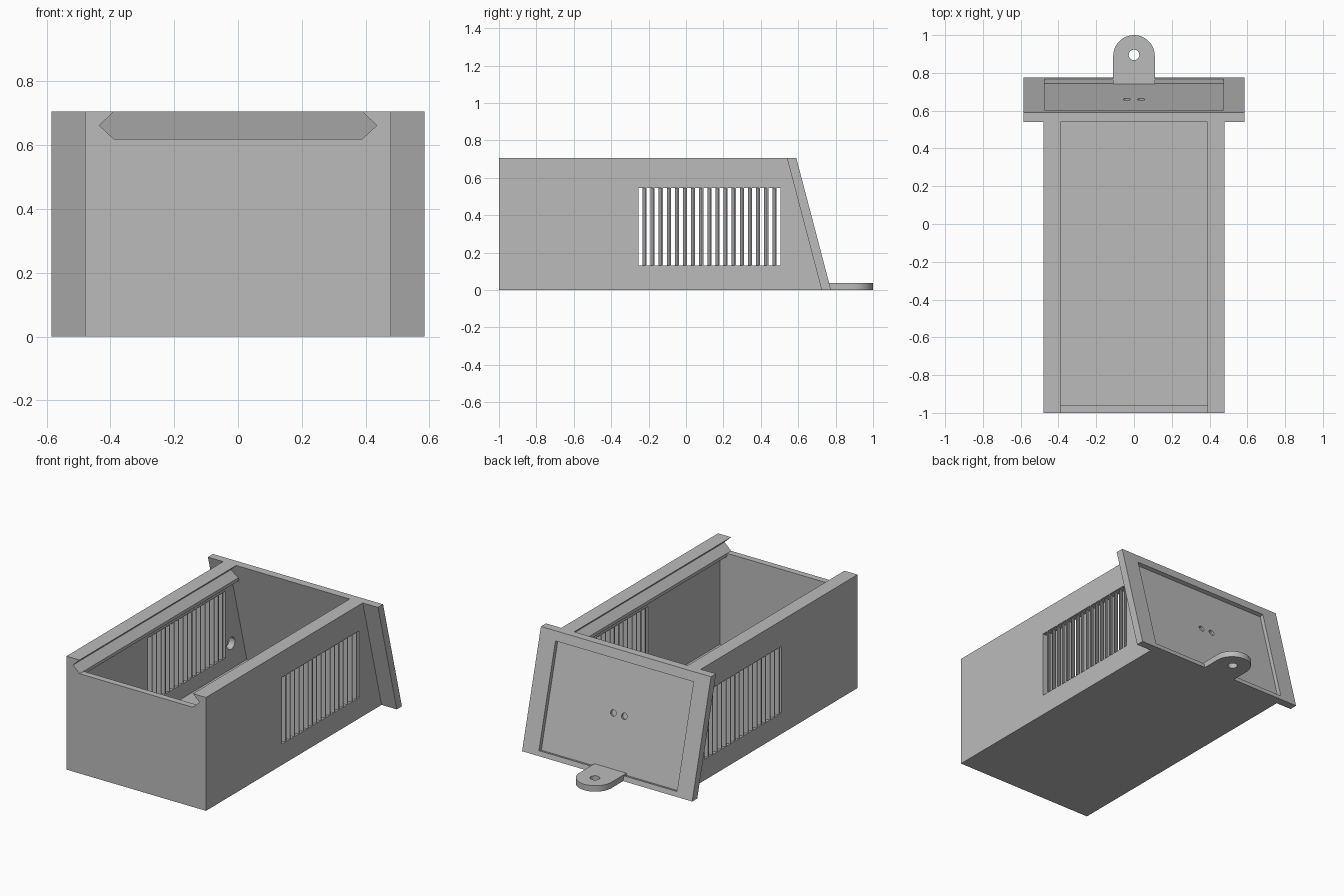
import bpy, bmesh, math
from mathutils import Vector, Matrix

if "Cube" in bpy.data.objects:
    bpy.data.objects.remove(bpy.data.objects["Cube"])

H = 0.705
SLOPE = 0.185 / H

mat = bpy.data.materials.new("plain grey")
mat.diffuse_color = (0.5, 0.5, 0.5, 1)
mat.use_nodes = True
mat.node_tree.nodes["Principled BSDF"].inputs["Base Color"].default_value = mat.diffuse_color


def add(name, bm):
    bmesh.ops.recalc_face_normals(bm, faces=bm.faces[:])
    me = bpy.data.meshes.new(name)
    bm.to_mesh(me)
    bm.free()
    me.materials.append(mat)
    ob = bpy.data.objects.new(name, me)
    bpy.context.collection.objects.link(ob)
    return ob


def prism(name, start, end):
    """Closed solid between two matching outlines."""
    bm = bmesh.new()
    a = [bm.verts.new(p) for p in start]
    b = [bm.verts.new(p) for p in end]
    bm.faces.new(a)
    bm.faces.new(b[::-1])
    n = len(a)
    for i in range(n):
        bm.faces.new((a[i], b[i], b[(i + 1) % n], a[(i + 1) % n]))
    return add(name, bm)


def along_x(name, yz, x0, x1):
    return prism(name, [(x0, y, z) for y, z in yz], [(x1, y, z) for y, z in yz])


def box(name, x0, x1, y0, y1, z0, z1):
    return along_x(name, [(y0, z0), (y1, z0), (y1, z1), (y0, z1)], x0, x1)


def cylinder(name, r, depth, loc, axis):
    bm = bmesh.new()
    m = Matrix.Translation(loc) @ Vector(axis).to_track_quat('Z', 'Y').to_matrix().to_4x4()
    bmesh.ops.create_cone(bm, cap_ends=True, segments=32, radius1=r, radius2=r,
                          depth=depth, matrix=m)
    return add(name, bm)


def cut(ob, cutters):
    for c in cutters:
        md = ob.modifiers.new("cut", 'BOOLEAN')
        md.operation, md.solver, md.object = 'DIFFERENCE', 'EXACT', c
    bpy.context.view_layer.update()
    dg = bpy.context.evaluated_depsgraph_get()
    me = bpy.data.meshes.new_from_object(ob.evaluated_get(dg))
    ob.modifiers.clear()
    ob.data = me
    for c in cutters:
        bpy.data.objects.remove(c)


def back(z):
    """Inner surface of the sloping back panel."""
    return 0.54 + SLOPE * (H - z)


# Box body with hollow, lid groove and vent openings
body = along_x("box_body", [(-1, 0), (back(0) + 0.01, 0), (back(H) + 0.01, H), (-1, H)], -0.48, 0.48)
half = [(0.44, 0.04), (0.44, 0.56), (0.39, 0.60), (0.39, 0.62), (0.435, 0.662), (0.39, H), (0.39, 0.75)]
hollow = half + [(-x, z) for x, z in half[::-1]]
lid = half[3:] + [(-x, z) for x, z in half[:2:-1]]
VY0, VY1, VZ0, VZ1 = -0.255, 0.505, 0.13, 0.545
cut(body, [
    prism("hollow_cutter", [(x, -0.96, z) for x, z in hollow], [(x, back(z), z) for x, z in hollow]),
    prism("lid_cutter", [(x, -1.1, z) for x, z in lid], [(x, -0.9, z) for x, z in lid]),
    box("vent_cutter", -0.6, 0.6, VY0, VY1, VZ0, VZ1),
    cylinder("cable_cutter", 0.038, 0.2, (-0.46, 0.56, 0.2), (1, 0, 0)),
])

# Sloping back panel with shallow recess and two small holes
T = 0.05
panel = along_x("back_panel", [(back(0), 0), (back(0) + T, 0), (back(H) + T, H), (back(H), H)],
                -0.585, 0.585)
n = Vector((0, 1, SLOPE)).normalized()
corners = [Vector((0, back(z) + T, z)) for z in (0.03, 0.65)]
loop = [corners[0] - n * 0.025, corners[0] + n * 0.1, corners[1] + n * 0.1, corners[1] - n * 0.025]
cut(panel, [along_x("recess_cutter", [(p.y, p.z) for p in loop], -0.475, 0.475)] +
    [cylinder("hole_cutter", 0.019, 0.4, (s * 0.038, 0.66, 0.34), n) for s in (-1, 1)])

# Mounting tab with screw hole
R, CY = 0.11, 0.89
outline = [(-R, 0.742), (R, 0.742)] + [
    (R * math.cos(math.pi * i / 24), CY + R * math.sin(math.pi * i / 24)) for i in range(25)]
tab = prism("mounting_tab", [(x, y, 0) for x, y in outline], [(x, y, 0.037) for x, y in outline])
cut(tab, [cylinder("screw_cutter", 0.028, 0.3, (0, 0.895, 0), (0, 0, 1))])

# Slanted vent slats on both sides
for side, x0 in (("right", 0.44), ("left", -0.48)):
    for i in range(17):
        y = VY0 + 0.022 + i * 0.0434
        plan = [(x0, y), (x0 + 0.04, y + 0.016), (x0 + 0.04, y + 0.022), (x0, y + 0.006)]
        prism(f"{side}_vent_slat", [(px, py, VZ0) for px, py in plan],
              [(px, py, VZ1) for px, py in plan])

# Smooth shading on the rounded parts
for ob in (body, panel, tab):
    bpy.ops.object.select_all(action='DESELECT')
    ob.select_set(True)
    bpy.context.view_layer.objects.active = ob
    bpy.ops.object.shade_smooth_by_angle(angle=math.radians(20))
